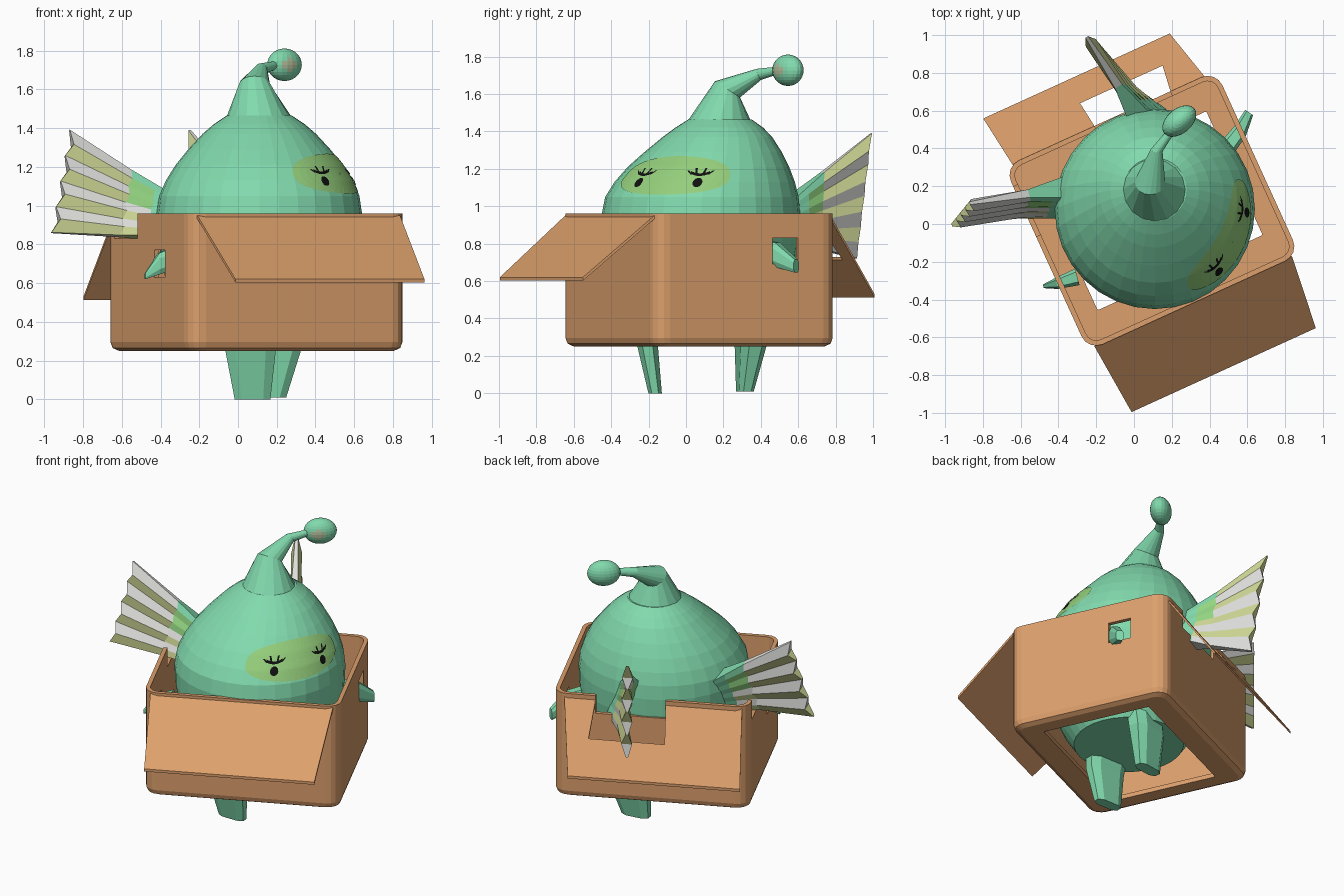
import bpy, bmesh, math
from mathutils import Vector, Matrix

if "Cube" in bpy.data.objects:
    bpy.data.objects.remove(bpy.data.objects["Cube"])

def mat(name, c):
    m = bpy.data.materials.new(name)
    m.diffuse_color = (*c, 1)
    m.use_nodes = True
    m.node_tree.nodes["Principled BSDF"].inputs["Base Color"].default_value = m.diffuse_color
    return m

GREEN = mat("mint_skin", (.22, .70, .42))
CARD = mat("cardboard", (.72, .35, .15))
WHITE = mat("fin_white", (.72, .72, .70))
YELLOW = mat("fin_yellow", (.64, .70, .31))
LEAF = mat("leaf_green", (.29, .66, .22))
GLOW = mat("face_patch", (.30, .62, .20))
BLACK = mat("eye_black", (.005, .005, .005))
SPOT = mat("ball_spot", (.45, .52, .33))

def make(name, verts, faces, mats, idx=None, fix=True):
    me = bpy.data.meshes.new(name)
    me.from_pydata([tuple(v) for v in verts], [], faces)
    for m in mats:
        me.materials.append(m)
    if idx:
        for p, i in zip(me.polygons, idx):
            p.material_index = i
    if fix:
        bm = bmesh.new()
        bm.from_mesh(me)
        bmesh.ops.recalc_face_normals(bm, faces=bm.faces)
        bm.to_mesh(me)
        bm.free()
    o = bpy.data.objects.new(name, me)
    bpy.context.collection.objects.link(o)
    return o

def loft(name, loops, m, closed=False, caps=True):
    n, k = len(loops[0]), len(loops)
    faces = [(a * n + i, a * n + (i + 1) % n, (a + 1) % k * n + (i + 1) % n, (a + 1) % k * n + i)
             for a in range(k if closed else k - 1) for i in range(n)]
    if caps and not closed:
        faces += [tuple(range(n)), tuple(range((k - 1) * n, k * n))]
    return make(name, [v for l in loops for v in l], faces, [m])

# ---- cardboard box, in its own turned frame
BOX = Matrix.Translation((.095, .07, 0)) @ Matrix.Rotation(math.radians(24.5), 4, 'Z')

def rounded(a, b, r, z):
    pts = []
    for q, (sx, sy) in enumerate([(1, 1), (-1, 1), (-1, -1), (1, -1)]):
        for k in range(5):
            t = math.radians(90 * q + 22.5 * k)
            pts.append(BOX @ Vector((sx * (a - r) + r * math.cos(t), sy * (b - r) + r * math.sin(t), z)))
    return pts

box = loft("box", [rounded(*p) for p in [
    (.48, .36, .01, .25), (.575, .495, .06, .25), (.605, .525, .08, .265), (.615, .535, .085, .295),
    (.615, .535, .085, .96), (.588, .508, .06, .96), (.588, .508, .06, .28), (.48, .36, .01, .28)]],
    CARD, closed=True)

# holes for the arms and notches for the fins: (x0,x1,y0,y1,z0,z1)
cutters = []
for x0, x1, y0, y1, z0, z1 in [(-.7, -.5, -.21, -.08, .63, .77), (.5, .7, .15, .30, .69, .83),
                               (-.7, -.5, .13, .42, .83, 1.1), (-.09, .35, .42, .65, .84, 1.1)]:
    loops = [[BOX @ Vector(p) for p in [(x0, y0, z), (x1, y0, z), (x1, y1, z), (x0, y1, z)]] for z in (z0, z1)]
    c = loft("cutter", loops, CARD)
    c.hide_render = True
    cutters.append(c)
    mod = box.modifiers.new("cut", 'BOOLEAN')
    mod.operation = 'DIFFERENCE'
    mod.solver = 'EXACT'
    mod.object = c
bpy.context.view_layer.update()
cut = bpy.data.meshes.new_from_object(box.evaluated_get(bpy.context.evaluated_depsgraph_get()))
box.modifiers.clear()
box.data = cut
for c in cutters:
    bpy.data.objects.remove(c)

# flaps: outline in (across, down) mapped from hinge to outer edge
def flap(name, outline, hinge, outer):
    loops = []
    for th in (0, -.018):
        loops.append([BOX @ Vector((s, hinge[0] + (outer[0] - hinge[0]) * t,
                                    hinge[1] + (outer[1] - hinge[1]) * t + th)) for s, t in outline])
    return loft(name, loops, CARD)

flap("front_flap", [(-.575, 0), (.575, 0), (.532, 1), (-.54, 1)], (-.525, .95), (-.925, .62))
flap("back_flap", [(-.57, 0), (-.09, 0), (-.11, .52), (.37, .52), (.35, 0), (.55, 0), (.475, 1), (-.61, 1)],
     (.525, .945), (.815, .53))

# ---- onion shaped body: (z, centre y, radius), leaning back near the top
CX = .11
RINGS = [(.31, .08, .34), (.40, .08, .40), (.50, .08, .445), (.61, .08, .482), (.73, .08, .508), (.85, .08, .526),
         (.96, .08, .53), (1.05, .085, .517), (1.13, .10, .482), (1.21, .12, .432), (1.29, .145, .367),
         (1.37, .168, .293), (1.42, .178, .235), (1.465, .182, .168)]

def surf(a, z, off=0.0):
    for (z0, y0, r0), (z1, y1, r1) in zip(RINGS, RINGS[1:]):
        if z <= z1:
            break
    t = (z - z0) / (z1 - z0)
    r = r0 + (r1 - r0) * t + off
    return Vector((CX + r * math.cos(a), y0 + (y1 - y0) * t + r * math.sin(a), z))

loft("body", [[surf(2 * math.pi * i / 32, z) for i in range(32)] for z, _, _ in RINGS], GREEN)

# antenna stalk and ball
def ring(c, d, r, n=16):
    q = Vector(d).to_track_quat('Z', 'Y')
    return [Vector(c) + q @ Vector((r * math.cos(2 * math.pi * i / n), r * math.sin(2 * math.pi * i / n), 0))
            for i in range(n)]

loft("stalk", [ring((.11, .182, 1.45), (0, .05, 1), .172), ring((.085, .222, 1.625), (0, .65, 1), .08),
               ring((.12, .39, 1.705), (.2, 1, .4), .032), ring((.21, .51, 1.73), (.5, 1, .2), .018)], GREEN)
bm = bmesh.new()
bmesh.ops.create_uvsphere(bm, u_segments=20, v_segments=14, radius=1)
for f in bm.faces:
    f.material_index = int(f.calc_center_median().normalized().dot(Vector((-.18, -.98, 0))) > .93)
me = bpy.data.meshes.new("stalk_ball")
bm.to_mesh(me)
bm.free()
me.materials.append(GREEN)
me.materials.append(SPOT)
ball = bpy.data.objects.new("stalk_ball", me)
ball.location, ball.scale = (.24, .545, 1.727), (.104, .066, .084)
ball.rotation_euler = (0, 0, math.radians(40))
bpy.context.collection.objects.link(ball)

# ---- face patch and eyes, laid on the body surface
def plate(name, fn, nu, nv, m):
    verts = [fn(i / nu, j / nv) for j in range(nv + 1) for i in range(nu + 1)]
    faces = [(j * (nu + 1) + i, j * (nu + 1) + i + 1, (j + 1) * (nu + 1) + i + 1, (j + 1) * (nu + 1) + i)
             for j in range(nv) for i in range(nu)]
    o = make(name, verts, faces, [m], fix=False)
    p = o.data.polygons[len(faces) // 2]
    if p.normal.dot(p.center - Vector((CX, .1, 1.1))) < 0:
        o.data.flip_normals()
    return o

def patch(u, v):
    a = 2 * math.pi * u
    c, s = math.cos(a), math.sin(a)
    k = .02 + .98 * v
    return surf(math.radians(-26 + 42 * k * c), 1.165 + .103 * k * math.copysign(abs(s) ** .75, s), .004)

plate("face_patch", patch, 48, 8, GLOW)

for name, ang in (("left", -46), ("right", -4.5)):
    a0 = math.radians(ang)
    def at(x, z):
        return surf(a0 + x / .47, z, .008)
    plate(name + "_pupil", lambda u, v: at((.02 + .98 * v) * .025 * math.cos(6.2832 * u),
          1.127 + (.02 + .98 * v) * .025 * math.sin(6.2832 * u)), 14, 2, BLACK)
    plate(name + "_lid", lambda u, v: at(.052 * (2 * u - 1), 1.162 + .012 * (2 * u - 1) ** 2 + .014 * v), 12, 1, BLACK)
    for k, (x, dx, h) in enumerate([(-.045, -.025, .02), (-.018, -.01, .035), (.018, .01, .035), (.045, .025, .02)]):
        plate(f"{name}_lash_{k}", lambda u, v: at(x + dx * v + .012 * (u - .5), 1.17 + h * v), 1, 3, BLACK)

# ---- fin wings: fans ridged on both sides, thick at the root
def wing(name, root_top, root_bot, tip_top, tip_bot, up, down, n=8):
    rt, rb, tt, tb = map(Vector, (root_top, root_bot, tip_top, tip_bot))
    nor = (tt - rb).cross(tb - rt).normalized()
    rows = [(0, .065), (.2, .045), (.42, .022), (1, .008)]
    k, m = len(rows), n + 1
    verts, faces, idx = [], [], []
    for side in (1, -1):
        for i in range(m):
            r, e = rt.lerp(rb, i / n), tt.lerp(tb, i / n)
            for t, base in rows:
                verts.append(r.lerp(e, t * (1 if i % 2 == 0 else .95)) + nor * side * (base + .026 * t * (i % 2)))
    def colour(i, j):
        if j == 0:
            return 3
        if j == 1 and i < 4:
            return 3 if i < 1 else 2
        return down if i % 2 else up
    for s in (0, m * k):
        for i in range(n):
            for j in range(k - 1):
                a, b = s + i * k + j, s + (i + 1) * k + j
                faces.append((a, a + 1, b + 1, b))
                idx.append(colour(i, j))
    for i in range(n):                      # outer rim
        a, b = i * k + k - 1, (i + 1) * k + k - 1
        faces.append((a, b, b + m * k, a + m * k))
        idx.append(colour(i, 2))
    for i in (0, n):                        # top and bottom edges
        for j in range(k - 1):
            a = i * k + j
            faces.append((a, a + 1, a + 1 + m * k, a + m * k))
            idx.append(colour(min(i, n - 1), j) if j < 2 else 0)
    make(name, verts, faces, [WHITE, YELLOW, LEAF, GREEN], idx)

wing("left_wing", (-.33, .20, 1.03), (-.36, .09, .83), (-.87, .11, 1.39), (-.965, -.005, .86), 0, 1)
wing("right_wing", (.04, .54, 1.03), (.12, .57, .81), (-.25, .99, 1.39), (-.19, .91, .72), 1, 0)

# ---- limbs: chamfered sections (centre, turn, half width, half height, horizontal)
def limb(name, sections):
    octagon = [(1, .5), (.6, 1), (-.6, 1), (-1, .5), (-1, -.5), (-.6, -1), (.6, -1), (1, -.5)]
    loft(name, [[Vector(c) + Matrix.Rotation(math.radians(d), 3, 'Z') @
                 Vector((x * w, y * h, 0) if up else (0, x * w, y * h)) for x, y in octagon]
                for c, d, w, h, up in sections], GREEN)

# little arms poking through the holes
limb("left_arm", [((-.30, -.28, .74), 195, .045, .06, False), ((-.41, -.315, .70), 195, .03, .055, False),
                  ((-.48, -.33, .635), 195, .01, .015, False)])
limb("right_arm", [((.46, .36, .77), 55, .05, .06, False), ((.56, .49, .74), 55, .04, .065, False),
                   ((.61, .59, .68), 55, .025, .035, False)])

# legs
limb("left_leg", [((.075, -.165, 0), 0, .092, .036, True), ((.065, -.205, .25), 0, .13, .055, True),
                  ((.065, -.19, .36), 0, .14, .06, True)])
limb("right_leg", [((.155, .315, .01), 8, .092, .04, True), ((.19, .345, .25), 12, .13, .07, True),
                   ((.19, .33, .36), 12, .135, .07, True)])
